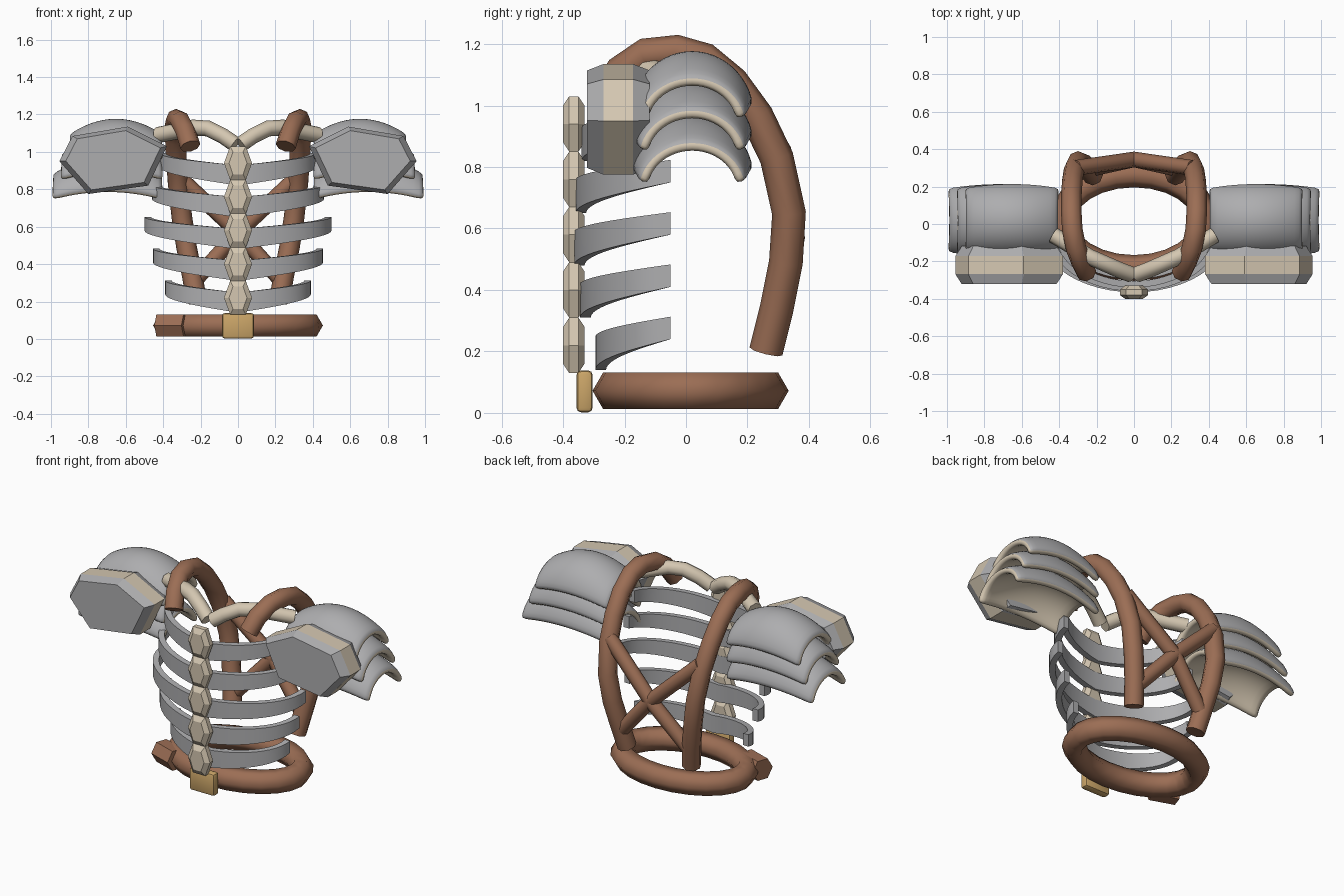
import bpy, bmesh, math
from mathutils import Vector

if "Cube" in bpy.data.objects:
    bpy.data.objects.remove(bpy.data.objects["Cube"])


def material(name, rgb):
    m = bpy.data.materials.new(name)
    m.diffuse_color = (*rgb, 1)
    m.use_nodes = True
    m.node_tree.nodes["Principled BSDF"].inputs["Base Color"].default_value = m.diffuse_color
    return m


leather = material("brown leather", (0.33, 0.155, 0.09))
bone = material("bone", (0.66, 0.57, 0.44))
steel = material("grey plate", (0.42, 0.42, 0.43))
gold = material("gold", (0.60, 0.38, 0.14))


def finish(name, bm, mats, mirror=False, smooth=None, fix=True):
    if fix:
        bmesh.ops.recalc_face_normals(bm, faces=bm.faces)
    me = bpy.data.meshes.new(name)
    bm.to_mesh(me)
    bm.free()
    for m in mats:
        me.materials.append(m)
    ob = bpy.data.objects.new(name, me)
    bpy.context.collection.objects.link(ob)
    if smooth:
        bpy.ops.object.select_all(action='DESELECT')
        ob.select_set(True)
        bpy.context.view_layer.objects.active = ob
        bpy.ops.object.shade_smooth_by_angle(angle=math.radians(smooth))
    if mirror:
        ob.modifiers.new("mirror", 'MIRROR').use_mirror_merge = False
    return ob


def bridge(bm, rings, closed=False, caps=True):
    """Skin consecutive vertex rings with quads."""
    n = len(rings[0])
    pairs = list(zip(rings, rings[1:])) + ([(rings[-1], rings[0])] if closed else [])
    faces = []
    for a, b in pairs:
        for k in range(n):
            faces.append(bm.faces.new((a[k], a[(k + 1) % n], b[(k + 1) % n], b[k])))
    if caps and not closed:
        faces += [bm.faces.new(rings[0]), bm.faces.new(rings[-1])]
    return faces


def tube(name, pts, r, mat, ref, sides=8, closed=False, mirror=True, smooth=50):
    bm = bmesh.new()
    pts = [Vector(p) for p in pts]
    ref = Vector(ref)
    rings = []
    for i, p in enumerate(pts):
        a = pts[i - 1] if i or closed else p
        b = pts[(i + 1) % len(pts)] if i < len(pts) - 1 or closed else p
        t = (b - a).normalized()
        n = (ref - t * ref.dot(t)).normalized()
        s = t.cross(n)
        rings.append([bm.verts.new(p + r * (s * math.cos(w) + n * math.sin(w)))
                      for w in (2 * math.pi * k / sides for k in range(sides))])
    bridge(bm, rings, closed)
    return finish(name, bm, [mat], mirror, smooth)


# Breastbone: five stacked hexagonal beads with chamfered faces
bm = bmesh.new()
for k in range(5):
    zc = 0.22 + 0.18 * k
    rings = []
    for y, inset in ((-0.40, 0.03), (-0.38, 0), (-0.35, 0), (-0.33, 0.03)):
        w, e, h = 0.075 - inset * 0.9, 0.042 - inset * 0.5, 0.09 - inset
        rings.append([bm.verts.new((x, y, zc + z)) for x, z in
                      ((w, 0), (e, h), (-e, h), (-w, 0), (-e, -h), (e, -h))])
    bridge(bm, rings)
finish("breastbone", bm, [bone])

# Ribs: elliptical flat bands rising towards the sides
for k, (a, front) in enumerate(((0.39, 0.295), (0.455, 0.345), (0.50, 0.365),
                                (0.46, 0.36), (0.42, 0.34))):
    bm = bmesh.new()
    z0, b, th = 0.14 + 0.17 * k, front - 0.05, 0.035
    rings = []
    for i in range(25):
        q = -math.pi / 2 + math.pi * i / 24
        u = abs(q) / (math.pi / 2)
        lo, hi = z0 + 0.10 * u, z0 + 0.108 + 0.065 * u
        rings.append([bm.verts.new(((a - d) * math.sin(q), -0.05 - (b - d) * math.cos(q), z))
                      for d, z in ((0, lo), (0, hi), (th, hi), (th, lo))])
    bridge(bm, rings)
    finish(f"rib_{k + 1}", bm, [steel], smooth=30)

# Belt ring with a short loose end, and its buckle
loop = [(0.385 * math.cos(q), 0.015 + 0.25 * math.sin(q), 0.072)
        for q in (2 * math.pi * i / 24 for i in range(24))]
tube("belt", loop, 0.069, leather, (0, 0, 1), 6, True, False, 65)
tube("belt_end", [(-0.28, -0.19, 0.072), (-0.425, -0.14, 0.072)], 0.069, leather,
     (0, 0, 1), 6, False, False)

bm = bmesh.new()
bmesh.ops.create_cube(bm, size=1)
for v in bm.verts:
    v.co = (v.co.x * 0.17, -0.33 + v.co.y * 0.052, 0.07 + v.co.z * 0.136)
bmesh.ops.bevel(bm, geom=bm.edges[:], offset=0.014, segments=2, profile=0.5, affect='EDGES')
finish("buckle", bm, [gold], smooth=30)

# Harness arches running over the shoulders and down the back
tube("shoulder_strap",
     [(0.255, -0.26, 1.03), (0.28, -0.21, 1.11), (0.31, -0.13, 1.165), (0.33, -0.03, 1.175),
      (0.335, 0.06, 1.15), (0.335, 0.15, 1.075), (0.33, 0.23, 0.965), (0.32, 0.295, 0.83),
      (0.30, 0.335, 0.65), (0.275, 0.325, 0.49), (0.245, 0.295, 0.34), (0.22, 0.26, 0.2)],
     0.055, leather, (1, 0, 0))

# Crossed braces between the arches
tube("back_brace", [(0.31, 0.30, 0.86), (0.0, 0.345, 0.57), (-0.25, 0.29, 0.29)],
     0.042, leather, (0, 1, 0))

# Collarbones
tube("collarbone", [(0.015, -0.27, 1.04), (0.08, -0.245, 1.085), (0.16, -0.21, 1.125),
                    (0.24, -0.175, 1.13), (0.33, -0.12, 1.11), (0.43, -0.06, 1.09)],
     0.043, bone, (0, 0, 1))

# Shoulder guards: three overlapping domed shells, bone on the rim and inside
for k, x1 in enumerate((0.91, 0.955, 1.0)):
    bm = bmesh.new()
    x0, nx, ny = 0.395, 10, 12
    grid = []
    for i in range(nx + 1):
        t = 2 * i / nx - 1
        f = t * t
        x = (x0 + x1) / 2 + t * (x1 - x0) / 2
        row = []
        for j in range(ny + 1):
            q = math.radians(-80 + 160 * j / ny)
            row.append(bm.verts.new((x, 0.02 + (0.205 - 0.025 * f) * math.sin(q),
                                     0.962 - 0.105 * k - 0.03 * f
                                     + (0.218 - 0.06 * f) * math.cos(q))))
        grid.append(row)
    for i in range(nx):
        for j in range(ny):
            bm.faces.new((grid[i][j], grid[i + 1][j], grid[i + 1][j + 1], grid[i][j + 1]))
    for fc in bm.faces:
        fc.smooth = True
    ob = finish(f"shoulder_guard_{k + 1}", bm, [steel, bone], True, fix=False)
    s = ob.modifiers.new("thickness", 'SOLIDIFY')
    s.thickness, s.offset = 0.042, -1
    s.material_offset, s.material_offset_rim = 1, 1
    ob.modifiers.new("round", 'SUBSURF').levels = 1
    ob.modifiers["round"].render_levels = 1

# Hexagonal front plates: bone edge band, grey chamfered faces
bm = bmesh.new()
outline = ((0.955, 0.95), (0.885, 1.085), (0.59, 1.135), (0.38, 1.03), (0.48, 0.82), (0.80, 0.775))
rings = [[bm.verts.new((0.67 + (x - 0.67) * s, y, 0.96 + (z - 0.96) * s)) for x, z in outline]
         for y, s in ((-0.322, 0.88), (-0.268, 1), (-0.172, 1), (-0.118, 0.88))]
for fc in bridge(bm, rings):
    fc.material_index = 1 if all(-0.27 < v.co.y < -0.17 for v in fc.verts) else 0
finish("shoulder_plate", bm, [steel, bone], True)
